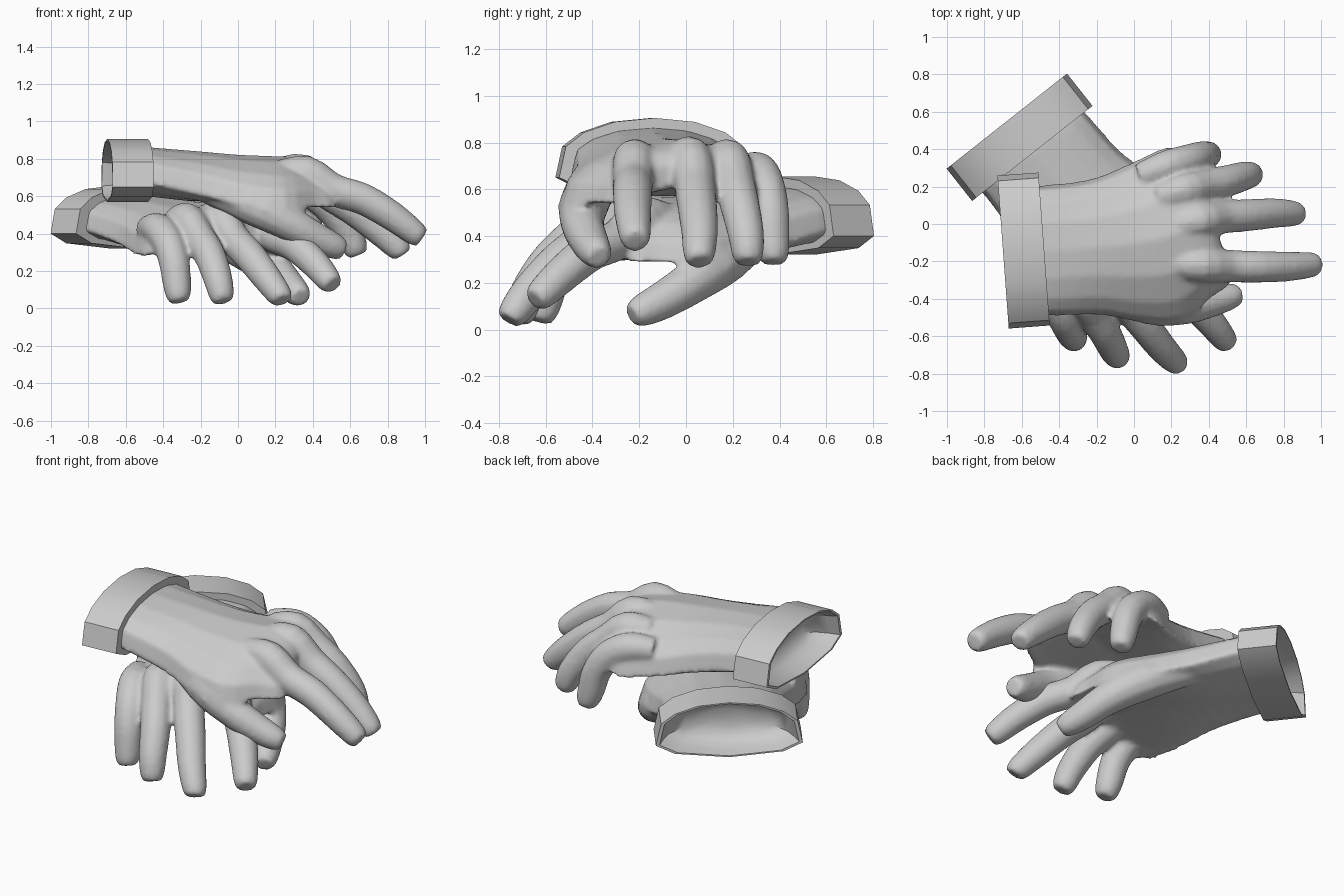
import bpy, bmesh, math
from mathutils import Vector

cube = bpy.data.objects.get("Cube")
if cube:
    bpy.data.objects.remove(cube)

grey = bpy.data.materials.new("glove_grey")
grey.use_nodes = True
grey.diffuse_color = (0.6, 0.6, 0.6, 1)
grey.node_tree.nodes["Principled BSDF"].inputs["Base Color"].default_value = (0.6, 0.6, 0.6, 1)

# Arched sleeve outline, sideways and height, both within -1..1
OUTLINE = [(1, -.52), (.93, .27), (.74, .63), (.42, .9), (0, 1), (-.42, .9),
           (-.74, .63), (-.93, .27), (-1, -.52), (-.74, -.83), (0, -1), (.74, -.83)]

# Palm sections: forward, side, half width, top, bottom, droop at the edges, slant
PALM = [(.19, 0, .352, .13, -.135, 0, 0), (.25, .01, .352, .125, -.14, 0, 0),
        (.5, .01, .367, .105, -.165, .035, 0), (.7, .005, .425, .088, -.16, .085, 0),
        (.9, -.02, .468, .08, -.14, .12, .05), (1.03, -.08, .41, .072, -.12, .125, .15),
        (1.1, -.09, .375, .04, -.115, .125, .2), (1.14, -.09, .34, -.01, -.105, .12, .2)]

# Finger paths: forward, side, height, radius
DIGITS = [
    [(.45, .22, -.07, .07), (.75, .335, -.18, .108), (.95, .365, -.28, .094),
     (1.1, .345, -.36, .083), (1.2, .325, -.405, .07), (1.245, .315, -.425, .05)],
    [(.92, .13, -.02, .08), (1.06, .15, -.01, .092), (1.2, .165, -.1, .088),
     (1.36, .18, -.15, .086), (1.52, .19, -.245, .08), (1.64, .19, -.335, .068), (1.675, .19, -.36, .05)],
    [(.92, -.07, -.01, .08), (1.06, -.09, 0, .092), (1.18, -.1, -.11, .09),
     (1.32, -.1, -.2, .087), (1.47, -.1, -.32, .08), (1.57, -.09, -.415, .068), (1.595, -.09, -.445, .05)],
    [(.86, -.23, -.02, .08), (.99, -.26, -.01, .09), (1.1, -.275, -.1, .089),
     (1.22, -.29, -.2, .086), (1.315, -.31, -.325, .079), (1.355, -.315, -.415, .068), (1.37, -.315, -.45, .05)],
    [(.76, -.35, -.06, .07), (.9, -.39, -.06, .087), (1.02, -.415, -.13, .087),
     (1.09, -.43, -.235, .083), (1.12, -.435, -.345, .078), (1.14, -.44, -.415, .068), (1.15, -.44, -.45, .05)],
]


def smooth_rows(rows, steps=3):
    """Catmull-Rom samples through a list of equal-length rows."""
    out = []
    for i in range(len(rows) - 1):
        a, b = rows[max(i - 1, 0)], rows[i]
        c, d = rows[i + 1], rows[min(i + 2, len(rows) - 1)]
        for s in range(steps):
            u = s / steps
            out.append(tuple(q + .5 * u * (r - p + u * (2*p - 5*q + 4*r - t + u * (3*(q - r) + t - p)))
                             for p, q, r, t in zip(a, b, c, d)))
    return out + [rows[-1]]


def loft(bm, rings, place):
    """Skin a list of point rings and cap both ends."""
    vs = [[bm.verts.new(place(p)) for p in ring] for ring in rings]
    n = len(vs[0])
    for a, b in zip(vs, vs[1:]):
        for i in range(n):
            bm.faces.new((a[i], a[(i + 1) % n], b[(i + 1) % n], b[i]))
    bm.faces.new(vs[0])
    bm.faces.new(vs[-1])


def section(f, side, hw, top, bot, droop, slant):
    mid, half = (top + bot) / 2, (top - bot) / 2
    return [(f + slant * t * hw, side + t * hw, mid + z * half - droop * t * t) for t, z in OUTLINE]


def tube(path, sides=12):
    rings = []
    for i, (f, t, z, r) in enumerate(path):
        a, b = path[max(i - 1, 0)], path[min(i + 1, len(path) - 1)]
        along = (Vector(b[:3]) - Vector(a[:3])).normalized()
        up = along.cross(Vector((0, 1, 0))).normalized()
        across = up.cross(along)
        rings.append([Vector((f, t, z)) + r * (across * math.cos(k) + up * math.sin(k))
                      for k in (2 * math.pi * j / sides for j in range(sides))])
    return rings


def finish(name, bm, angle):
    bmesh.ops.recalc_face_normals(bm, faces=bm.faces)
    mesh = bpy.data.meshes.new(name)
    bm.to_mesh(mesh)
    bm.free()
    mesh.materials.append(grey)
    ob = bpy.data.objects.new(name, mesh)
    bpy.context.collection.objects.link(ob)
    bpy.ops.object.select_all(action='DESELECT')
    ob.select_set(True)
    bpy.context.view_layer.objects.active = ob
    bpy.ops.object.shade_smooth_by_angle(angle=math.radians(angle))
    return ob


def build_glove(label, origin, forward, thumbward):
    fw, th, o = (Vector(v) for v in (forward, thumbward, origin))

    def place(p):
        return o + fw * p[0] + th * p[1] + Vector((0, 0, p[2]))

    # Hand: palm, thumb and fingers fused into one skin
    bm = bmesh.new()
    loft(bm, [section(*r) for r in smooth_rows(PALM)], place)
    for path in DIGITS:
        loft(bm, tube(smooth_rows(path)), place)
    hand = finish(label + "_hand", bm, 180)
    fuse = hand.modifiers.new("fuse", 'REMESH')
    fuse.mode = 'VOXEL'
    fuse.voxel_size = .014
    fuse.use_smooth_shade = True
    soft = hand.modifiers.new("soften", 'SMOOTH')
    soft.factor = .5
    soft.iterations = 6

    # Cuff: a thick band around the wrist with a bowl-shaped opening
    bm = bmesh.new()
    rows = [(.22, .8), (.22, 1), (0, 1), (0, .95), (.06, .89), (.12, .8), (.16, .62), (.18, .3)]
    loft(bm, [section(f, 0, .41 * k, .17 * k, -.165 * k, 0, 0) for f, k in rows], place)
    finish(label + "_cuff", bm, 35)


# The left glove rests over the right one
build_glove("left", (-.7, -.15, .735), (.997, .074, 0), (.074, -.997, 0))
build_glove("right", (-.68, .55, .485), (.62, -.785, 0), (.785, .62, 0))
